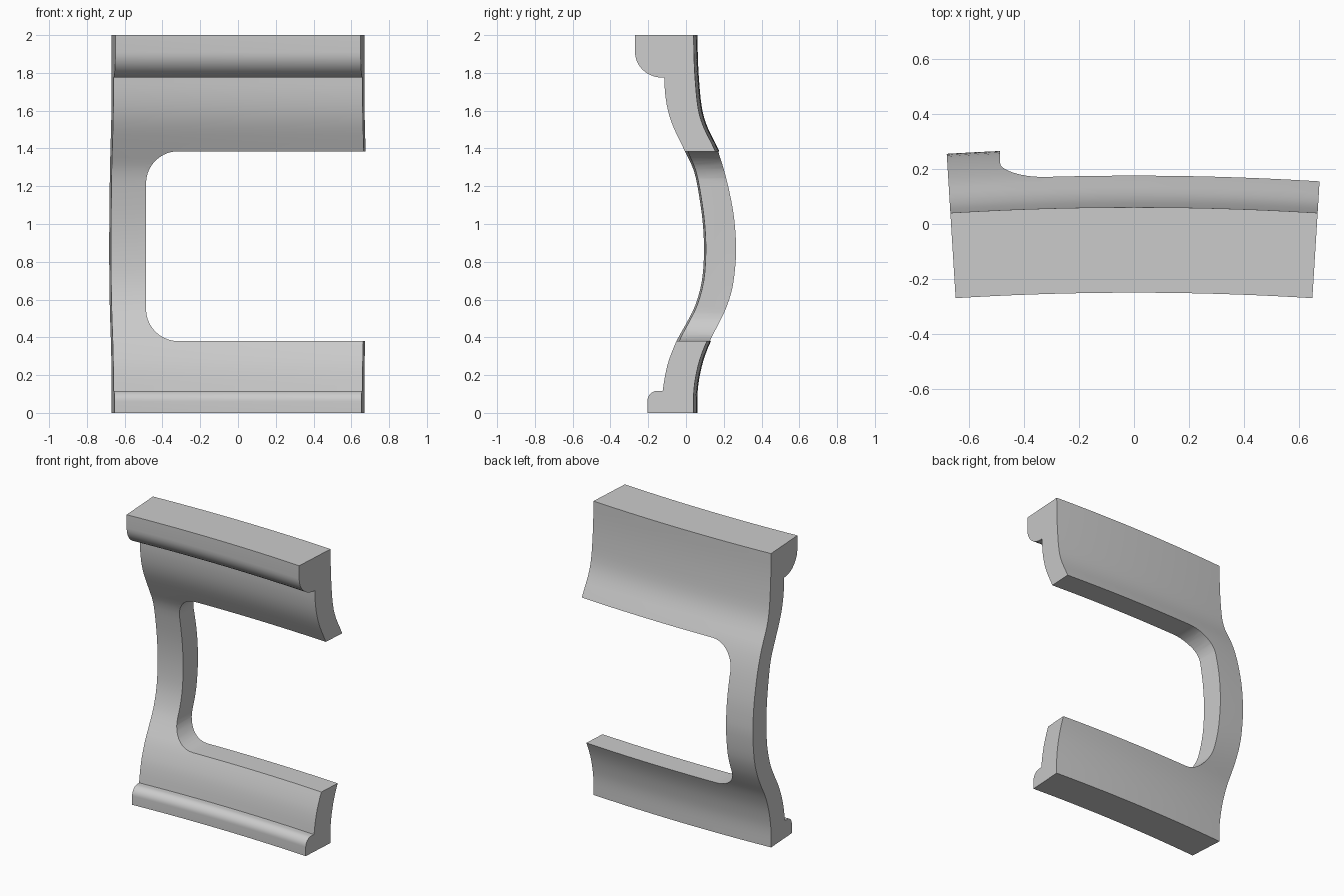
import bpy, bmesh, math
from mathutils import Vector

cube = bpy.data.objects.get("Cube")
if cube:
    bpy.data.objects.remove(cube, do_unlink=True)

RADIUS = 10.8        # bend of the whole panel
HALF_ANGLE = 0.0616
SWEEP_STEPS = 24


def smooth_path(points, steps=3):
    """Catmull-Rom curve through the points."""
    pts = [Vector(p) for p in points]
    pts = [2 * pts[0] - pts[1]] + pts + [2 * pts[-1] - pts[-2]]
    out = []
    for a, b, c, d in zip(pts, pts[1:], pts[2:], pts[3:]):
        for i in range(steps):
            t = i / steps
            out.append(0.5 * (2 * b + (c - a) * t + (2 * a - 5 * b + 4 * c - d) * t**2
                              + (3 * b - a - 3 * c + d) * t**3))
    return out + [pts[-2]]


def arc(cx, cy, rx, ry, start, end, steps=10):
    angles = [math.radians(start + (end - start) * i / steps) for i in range(steps + 1)]
    return [Vector((cx + rx * math.cos(a), cy + ry * math.sin(a))) for a in angles]


def solid(name, sections):
    """Closed solid skinned through matching sections."""
    bm = bmesh.new()
    rings = [[bm.verts.new(p) for p in s] for s in sections]
    for r, q in zip(rings, rings[1:]):
        for i in range(len(r)):
            j = (i + 1) % len(r)
            bm.faces.new((r[i], r[j], q[j], q[i]))
    bm.faces.new(rings[0])
    bm.faces.new(rings[-1])
    bmesh.ops.recalc_face_normals(bm, faces=bm.faces)
    mesh = bpy.data.meshes.new(name)
    bm.to_mesh(mesh)
    bm.free()
    obj = bpy.data.objects.new(name, mesh)
    bpy.context.collection.objects.link(obj)
    return obj


# Side profile: front with two mouldings, then back (y, z)
front = smooth_path([(-0.095, 1.775), (-0.09, 1.69), (-0.075, 1.6), (-0.045, 1.51),
                     (0.015, 1.385), (0.063, 1.28), (0.09, 1.15), (0.11, 1.0),
                     (0.116, 0.85), (0.105, 0.7), (0.07, 0.57), (0.02, 0.47),
                     (-0.03, 0.38), (-0.07, 0.28), (-0.09, 0.2), (-0.103, 0.117)])
back = smooth_path([(0.06, 0), (0.061, 0.1), (0.07, 0.18), (0.093, 0.28), (0.132, 0.38),
                    (0.182, 0.47), (0.225, 0.56), (0.258, 0.67), (0.275, 0.82),
                    (0.274, 0.93), (0.26, 1.07), (0.223, 1.245), (0.176, 1.385),
                    (0.115, 1.51), (0.085, 1.61), (0.07, 1.75), (0.063, 1.88), (0.061, 2)])
top_moulding = [Vector((-0.25, 2))] + arc(-0.105, 1.91, 0.145, 0.135, 180, 270)
base_moulding = arc(-0.13, 0.06, 0.055, 0.057, 90, 180) + [Vector((-0.185, 0))]
profile = top_moulding + front + base_moulding + back

# Panel swept along a shallow arc
sections = []
for i in range(SWEEP_STEPS + 1):
    a = HALF_ANGLE * (2 * i / SWEEP_STEPS - 1)
    sections.append([((RADIUS + p.x) * math.sin(a), (RADIUS + p.x) * math.cos(a) - RADIUS, p.y)
                     for p in profile])
panel = solid("curved_panel", sections)

# Opening with rounded corners, open to the left side
outline = (arc(-0.317, 1.215, 0.17, 0.17, 90, 180) + arc(-0.317, 0.55, 0.17, 0.17, 180, 270)
           + [Vector((1, 0.38)), Vector((1, 1.385))])
cutter = solid("opening_cutter", [[(p.x, y, p.y) for p in outline] for y in (-0.6, 0.6)])
cutter.hide_render = True

cut = panel.modifiers.new("Opening", 'BOOLEAN')
cut.operation = 'DIFFERENCE'
cut.solver = 'EXACT'
cut.object = cutter
bpy.context.view_layer.objects.active = panel
panel.select_set(True)
bpy.ops.object.modifier_apply(modifier=cut.name)
bpy.data.objects.remove(cutter, do_unlink=True)

# Colour and shading
grey = bpy.data.materials.new("light_grey")
grey.use_nodes = True
grey.diffuse_color = (0.6, 0.6, 0.6, 1)
grey.node_tree.nodes["Principled BSDF"].inputs["Base Color"].default_value = (0.6, 0.6, 0.6, 1)
panel.data.materials.clear()
panel.data.materials.append(grey)
bpy.ops.object.shade_smooth_by_angle(angle=math.radians(30))
